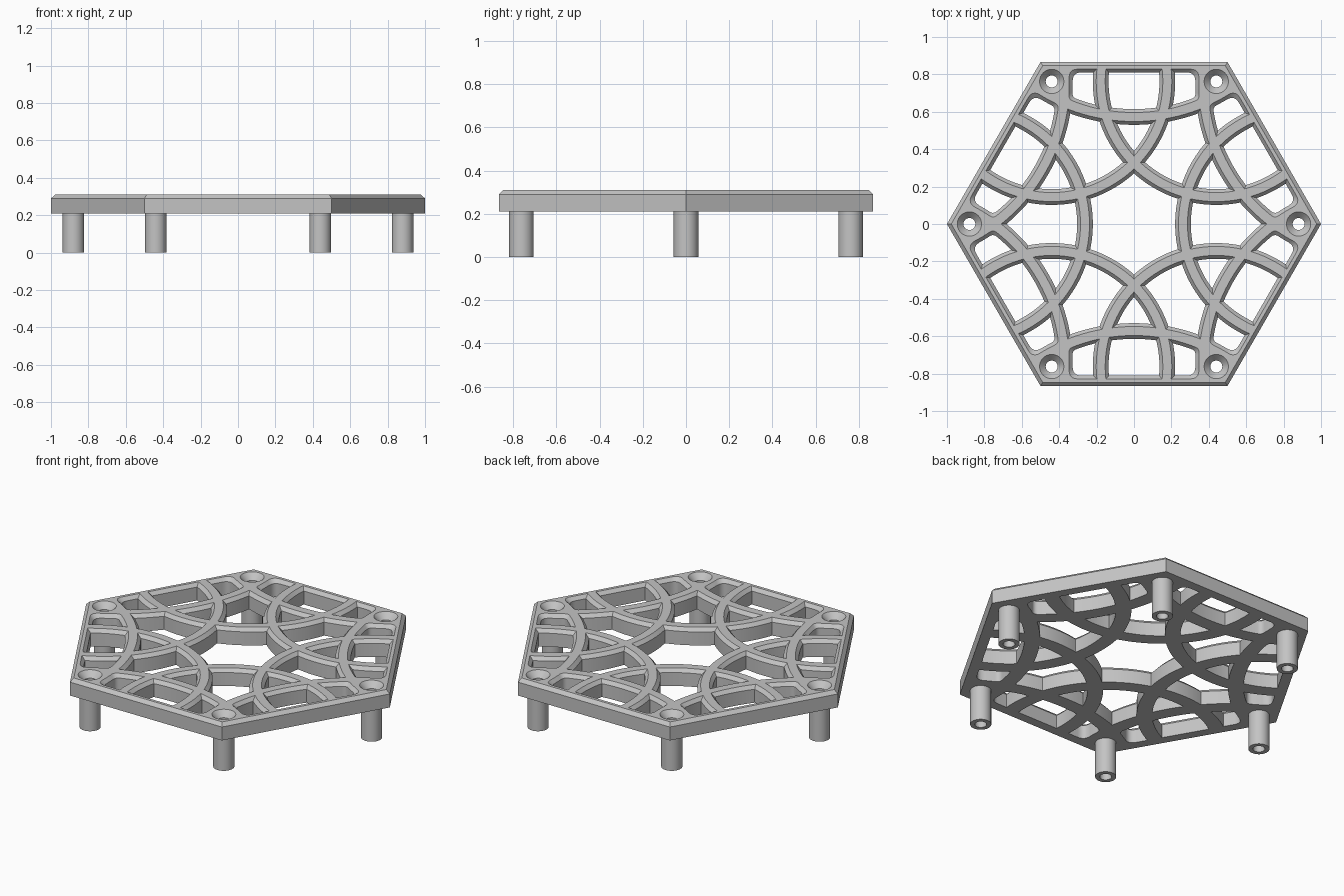
import bpy, bmesh, math
from mathutils import Vector, Matrix

cube = bpy.data.objects.get("Cube")
if cube:
    bpy.data.objects.remove(cube)

BOTTOM, SHOULDER, TOP = 0.21, 0.29, 0.31   # plate heights
CHAMFER = 0.018                            # chamfer width seen from above
POST_DIST = 0.88                           # posts from the centre
HALF = 0.042                               # half width of a rib
RING_R, SWEEP_R = 0.618, 0.952             # radii of the two families of ribs
SWEEP_DIST = POST_DIST * math.sqrt(3)
BORDER = 0.81                              # inner edge of the rim
FAR = 1000.0                               # a huge circle stands for a straight edge
STEPS = 14

grey = bpy.data.materials.new("light_grey")
grey.use_nodes = True
colour = (0.55, 0.55, 0.55, 1)
grey.diffuse_color = colour
grey.node_tree.nodes["Principled BSDF"].inputs["Base Color"].default_value = colour


def polar(radius, degrees):
    a = math.radians(degrees)
    return Vector((radius * math.cos(a), radius * math.sin(a)))


# Cell boundaries: centre, radius, and +1 where the cell is inside the circle
def ring(degrees, side):
    return polar(POST_DIST, degrees), RING_R - side * HALF, side


def sweep(degrees, side):
    return polar(SWEEP_DIST, degrees), SWEEP_R - side * HALF, side


def rim(degrees):
    return polar(BORDER - FAR, degrees), FAR, 1


def meet(a, b, seed):
    """Crossing of two circles that lies nearest the seed point."""
    (c1, r1), (c2, r2) = a, b
    axis = c2 - c1
    dist = axis.length
    axis = axis / dist
    along = (dist * dist + r1 * r1 - r2 * r2) / (2 * dist)
    off = math.sqrt(max(r1 * r1 - along * along, 0))
    side = Vector((-axis.y, axis.x)) * off
    mid = c1 + axis * along
    return min((mid + side, mid - side), key=lambda p: (p - seed).length)


def arc(circle, p, q):
    """Points from p up to, but not including, q."""
    centre, radius = circle
    if radius > FAR / 2:
        return [p]
    u, v = p - centre, q - centre
    a = math.atan2(u.y, u.x)
    turn = math.remainder(math.atan2(v.y, v.x) - a, math.tau)
    pts = []
    for i in range(STEPS):
        t = i / STEPS
        r = u.length * (1 - t) + v.length * t
        pts.append(centre + Vector((math.cos(a + turn * t), math.sin(a + turn * t))) * r)
    return pts


def cell(bounds, seed, grow, fillets):
    """Outline of an opening, widened by grow, with some corners rounded."""
    circles = [(c, r + s * grow) for c, r, s in bounds]
    n = len(circles)
    corners = [meet(circles[i], circles[(i + 1) % n], seed) for i in range(n)]
    enter, leave = [], []
    for i, p in enumerate(corners):
        f = fillets.get(i, 0)
        enter.append(p + (corners[i - 1] - p).normalized() * f)
        leave.append(p + (corners[(i + 1) % n] - p).normalized() * f)
    pts = []
    for i in range(n):
        pts += arc(circles[i], leave[i - 1], enter[i])
        if i in fillets:
            for k in range(6):
                t = k / 6
                pts.append(enter[i] * (1 - t) ** 2 + corners[i] * 2 * t * (1 - t) + leave[i] * t * t)
    return pts


def circle_pts(centre, radius, count=40):
    return [centre + polar(radius, 360 * i / count) for i in range(count)]


def stack(bm, layers):
    """Skin a stack of outlines; returns the edges of the lowest and the highest."""
    rows = [[bm.verts.new((p.x, p.y, z)) for p in pts] for pts, z in layers]
    n = len(rows[0])
    for low, high in zip(rows, rows[1:]):
        for i in range(n):
            j = (i + 1) % n
            bm.faces.new((low[i], low[j], high[j], high[i]))
    return [[bm.edges.get((row[i], row[(i + 1) % n])) for i in range(n)]
            for row in (rows[0], rows[-1])]


def finish(bm, name):
    bmesh.ops.recalc_face_normals(bm, faces=bm.faces[:])
    mesh = bpy.data.meshes.new(name)
    bm.to_mesh(mesh)
    bm.free()
    mesh.materials.append(grey)
    obj = bpy.data.objects.new(name, mesh)
    bpy.context.collection.objects.link(obj)
    bpy.ops.object.select_all(action='DESELECT')
    obj.select_set(True)
    bpy.context.view_layer.objects.active = obj
    bpy.ops.object.shade_smooth_by_angle(angle=math.radians(30))
    return obj


# Openings of one sixth of the lattice: boundaries in order, seed, rounded corners
sector = [
    # small triangle
    ([ring(60, 1), ring(120, 1), sweep(90, -1)], Vector((0, 0.48)), {}),
    # window by the rim
    ([ring(60, 1), sweep(90, 1), ring(120, 1), rim(90)], Vector((0, 0.7)), {}),
    # large opening towards a post
    ([ring(60, 1), ring(0, -1), sweep(30, -1), sweep(90, -1), ring(120, -1)],
     polar(0.5, 60), {}),
]
# opening beside a post, made in both mirrored forms
corner = ([ring(120, -1), sweep(90, 1), sweep(30, -1), rim(90)],
          Vector((0.27, 0.73)), {1: 0.025, 2: 0.045})
centre = ([ring(60 * k, -1) for k in range(6)], Vector((0, 0)), {})

openings = []   # pairs of wall outline and chamfer outline


def add_opening(spec, turn=0, mirror=1):
    m = Matrix.Rotation(math.radians(turn), 2) @ Matrix(((mirror, 0), (0, 1)))
    openings.append([[m @ p for p in cell(spec[0], spec[1], grow, spec[2])]
                     for grow in (0, CHAMFER)])


add_opening(centre)
for k in range(6):
    for spec in sector:
        add_opening(spec, 60 * k)
    add_opening(corner, 60 * k)
    add_opening(corner, 60 * k, -1)

# Hexagonal lattice plate with chamfered rim, openings and countersunk holes
bm = bmesh.new()
origin = Vector((0, 0))
hexagon = circle_pts(origin, 1, 6)
hexagon_top = circle_pts(origin, 1 - 0.023, 6)
pairs = [stack(bm, [(hexagon, BOTTOM), (hexagon, SHOULDER), (hexagon_top, TOP)])]
for wall, lip in openings:
    pairs.append(stack(bm, [(wall, BOTTOM), (wall, SHOULDER), (lip, TOP)]))
for k in range(6):
    c = polar(POST_DIST, 60 * k)
    drill = circle_pts(c, 0.032)
    pairs.append(stack(bm, [(drill, BOTTOM), (drill, 0.275), (circle_pts(c, 0.065), TOP)]))
for level in (0, 1):
    edges = [e for pair in pairs for e in pair[level]]
    bmesh.ops.triangle_fill(bm, use_beauty=True, use_dissolve=False, edges=edges,
                            normal=Vector((0, 0, 1)))
finish(bm, "lattice_plate")

# Hollow posts under the corners
for k in range(6):
    bm = bmesh.new()
    c = polar(POST_DIST, 60 * k)
    inner, outer = circle_pts(c, 0.032), circle_pts(c, 0.057)
    stack(bm, [(inner, BOTTOM), (inner, 0), (outer, 0), (outer, BOTTOM), (inner, BOTTOM)])
    bmesh.ops.remove_doubles(bm, verts=bm.verts[:], dist=0.0001)
    finish(bm, f"post_{k + 1}")
